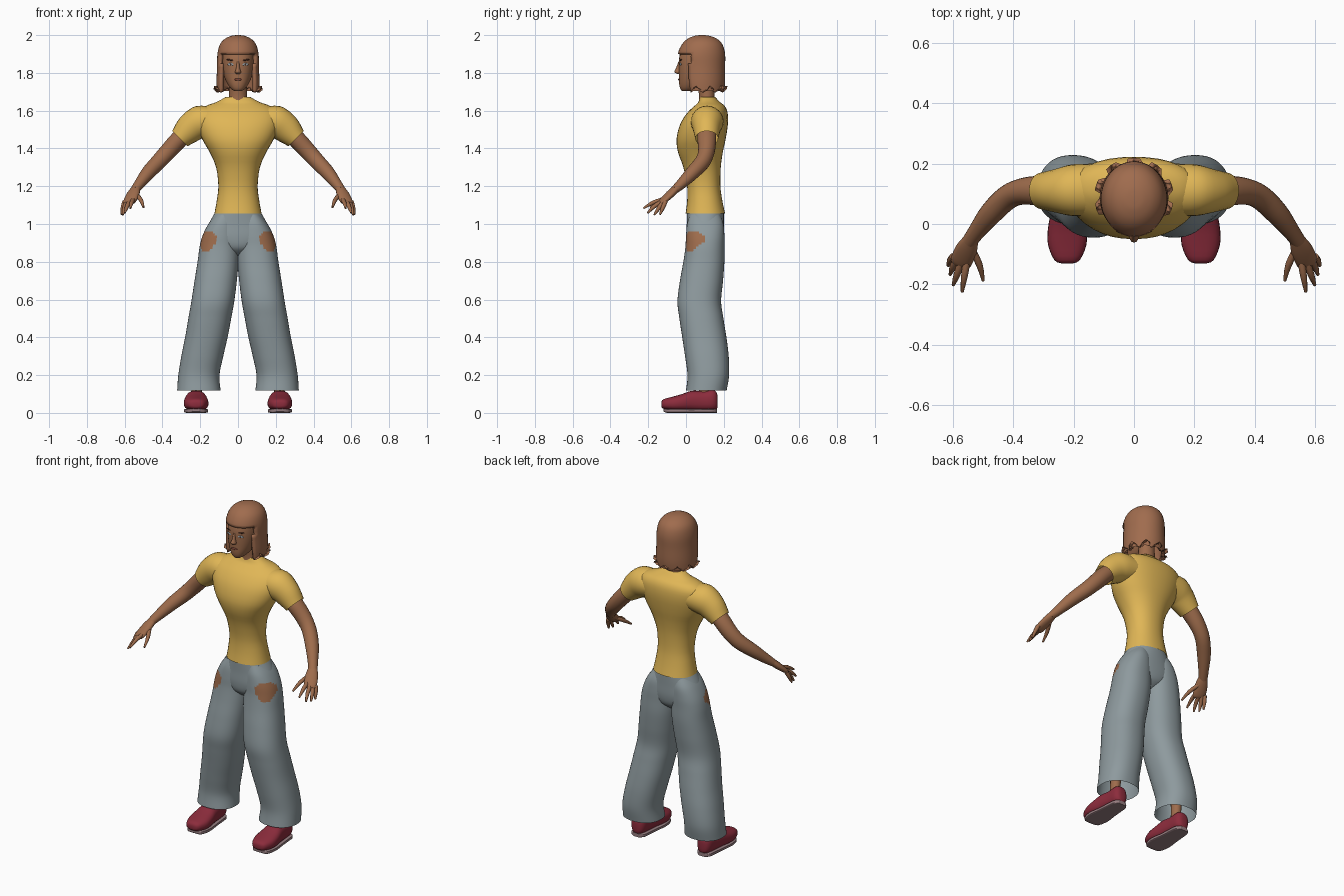
import bpy, bmesh, math
from mathutils import Vector
from mathutils.bvhtree import BVHTree

if "Cube" in bpy.data.objects:
    bpy.data.objects.remove(bpy.data.objects["Cube"])


def mat(name, r, g, b):
    def lin(c):
        c /= 255
        return c / 12.92 if c < 0.04045 else ((c + 0.055) / 1.055) ** 2.4
    m = bpy.data.materials.new(name)
    m.diffuse_color = (lin(r), lin(g), lin(b), 1)
    m.use_nodes = True
    m.node_tree.nodes["Principled BSDF"].inputs["Base Color"].default_value = m.diffuse_color
    return m


SKIN = mat("skin", 158, 108, 76)
HAIR = mat("hair", 160, 108, 78)
SHIRT = mat("yellow_cloth", 224, 182, 86)
DENIM = mat("grey_denim", 142, 154, 158)
RED = mat("red_shoe", 140, 44, 60)
SOLE = mat("sole_grey", 150, 125, 128)
EYE = mat("eye_grey", 150, 162, 168)
DARK = mat("brow_brown", 78, 46, 34)
LIP = mat("lip_brown", 128, 72, 58)


def catmull(pts, k):
    """Smoothly subdivide a list of control sections, k steps per span."""
    out = []
    for i in range(len(pts) - 1):
        a, b, c, d = (pts[max(i - 1, 0)], pts[i], pts[i + 1], pts[min(i + 2, len(pts) - 1)])
        for j in range(k):
            t = j / k
            out.append([0.5 * (2 * q + (r - p) * t + (2 * p - 5 * q + 4 * r - s) * t * t
                               + (3 * q - p - 3 * r + s) * t ** 3)
                        for p, q, r, s in zip(a, b, c, d)])
    return out + [list(pts[-1])]


def loft(name, secs, mats, side=1, n=24, k=3, p=2.0, caps=(True, True), rule=None, edit=None, angle=50):
    """Skin a surface over sections made of centre, u axis and v axis."""
    bm = bmesh.new()
    rings = []
    for s in catmull(secs, k):
        c, u, v = Vector(s[:3]), Vector(s[3:6]), Vector(s[6:9])
        ring = []
        for i in range(n):
            a = 2 * math.pi * i / n
            ca, sa = math.cos(a), math.sin(a)
            q = c + u * math.copysign(abs(ca) ** (2 / p), ca) + v * math.copysign(abs(sa) ** (2 / p), sa)
            ring.append(bm.verts.new((q.x * side, q.y, q.z)))
        rings.append(ring)
    for r0, r1 in zip(rings, rings[1:]):
        for i in range(n):
            j = (i + 1) % n
            bm.faces.new((r0[i], r0[j], r1[j], r1[i]))
    for ring, on in zip((rings[0], rings[-1]), caps):
        if on:
            bm.faces.new(ring)
    bmesh.ops.recalc_face_normals(bm, faces=bm.faces)
    if rule:
        for f in bm.faces:
            f.material_index = int(rule(f.calc_center_median()))
    if edit:
        edit(bm, rings)
    me = bpy.data.meshes.new(name)
    bm.to_mesh(me)
    bm.free()
    for m in mats:
        me.materials.append(m)
    return finish(name, me, angle)


def finish(name, me, angle=50):
    ob = bpy.data.objects.new(name, me)
    bpy.context.collection.objects.link(ob)
    bpy.ops.object.select_all(action='DESELECT')
    ob.select_set(True)
    bpy.context.view_layer.objects.active = ob
    bpy.ops.object.shade_smooth_by_angle(angle=math.radians(angle))
    return ob


def flat(z, x0, x1, y0, y1):
    """Horizontal section from its extents."""
    return ((x0 + x1) / 2, (y0 + y1) / 2, z, (x1 - x0) / 2, 0, 0, 0, (y1 - y0) / 2, 0)


def upright(y, x0, x1, z0, z1):
    """Section facing the front, from its extents."""
    return ((x0 + x1) / 2, y, (z0 + z1) / 2, (x1 - x0) / 2, 0, 0, 0, 0, (z1 - z0) / 2)


def tube(path):
    """Sections across a path of (x, y, z, horizontal radius, other radius)."""
    P = [Vector(q[:3]) for q in path]
    out = []
    for i, q in enumerate(path):
        t = (P[min(i + 1, len(P) - 1)] - P[max(i - 1, 0)]).normalized()
        u = t.cross(Vector((0, 0, 1))).normalized()
        out.append((*P[i], *(u * q[3]), *(u.cross(t) * q[4])))
    return out


def sym(rows):
    return [flat(z, -w, w, y0, y1) for z, w, y0, y1 in rows]


def torn(c):
    """Region of the ripped hole on the outer front of each thigh."""
    x = abs(c.x)
    low = 0.86 + max(0, 0.15 - x) * 1.3 + max(0, c.y - 0.04) * 0.8
    high = 0.957 - max(0, 0.13 - x) * 1.2 - max(0, c.y - 0.07) * 0.7
    return x > 0.112 and c.y < 0.11 and low < c.z < high


# shirt body
loft("shirt_body", sym([
    (1.055, .125, -.002, .207), (1.12, .113, .006, .193), (1.2, .104, .006, .182),
    (1.3, .116, -.014, .184), (1.38, .15, -.042, .195), (1.45, .19, -.05, .21),
    (1.53, .218, -.03, .222), (1.59, .212, .008, .22), (1.625, .17, .045, .205),
    (1.645, .115, .065, .18), (1.672, .066, .075, .155)]),
    [SHIRT], n=36, p=2.2, caps=(False, True))

# neck and head
loft("neck", sym([(1.6, .055, .06, .16), (1.66, .048, .07, .152), (1.75, .046, .06, .152)]), [SKIN])
head = loft("head", sym([
    (1.703, .018, -.02, .02), (1.715, .036, -.03, .06), (1.74, .055, -.036, .11),
    (1.78, .073, -.037, .15), (1.83, .083, -.038, .175), (1.88, .085, -.036, .185),
    (1.93, .08, -.02, .18), (1.96, .06, .01, .15)]), [SKIN], n=32, p=2.3)


# hair: a dome with an opening for the face and a ragged lower edge
def cut_hair(bm, rings):
    for i, v in enumerate(rings[0]):
        v.co.z += (0.0, .012, .035, .015)[i % 4]
    gone = [f for f in bm.faces if f.calc_center_median().z < 1.9 and f.calc_center_median().y < .02]
    bmesh.ops.delete(bm, geom=gone, context='FACES')


hair = loft("hair", sym([
    (1.695, .112, -.02, .2), (1.75, .114, -.034, .207), (1.83, .111, -.038, .207),
    (1.9, .109, -.043, .207), (1.95, .096, -.022, .193), (1.98, .07, .008, .165),
    (1.996, .036, .045, .125), (2.0, .008, .075, .095)]),
    [HAIR], n=40, k=4, caps=(False, True), edit=cut_hair)
m = hair.modifiers.new("thickness", 'SOLIDIFY')
m.thickness, m.offset = .02, -1

# face details laid on the head surface
bpy.context.view_layer.update()
tree = BVHTree.FromObject(head, bpy.context.evaluated_depsgraph_get())


def dab(name, x, z, sx, sz, material, deep=.005, tilt=0):
    y = tree.ray_cast(Vector((x, -1, z)), Vector((0, 1, 0)))[0].y
    bpy.ops.mesh.primitive_uv_sphere_add(segments=12, ring_count=8, radius=1, location=(x, y, z),
                                         rotation=(0, tilt, x * 6))
    ob = bpy.context.object
    ob.name = name
    ob.scale = (sx, deep, sz)
    ob.data.materials.append(material)
    bpy.ops.object.shade_smooth()


for s in (1, -1):
    dab("eye", s * .038, 1.845, .018, .007, EYE, .004)
    dab("pupil", s * .038, 1.845, .006, .006, DARK, .005)
    dab("eyebrow", s * .04, 1.868, .022, .004, DARK, .004, s * -.12)
dab("mouth", 0, 1.765, .023, .006, LIP)
loft("nose", [flat(1.86, -.007, .007, -.04, -.02), flat(1.825, -.01, .01, -.053, -.02),
              flat(1.805, -.016, .016, -.062, -.02), flat(1.795, -.011, .011, -.048, -.02)], [SKIN], n=12)

# trouser seat
loft("trouser_seat", sym([
    (.82, .015, .08, .12), (.85, .07, .035, .165), (.88, .13, .01, .19), (.93, .178, .002, .2),
    (1.0, .155, .004, .2), (1.065, .119, .004, .2)]),
    [DENIM, SKIN], n=48, k=6, p=2.2, rule=torn)

for s, tag in ((1, "left"), (-1, "right")):
    # sleeve
    loft(f"{tag}_sleeve", tube([
        (.10, .115, 1.545, .085, .07), (.2, .112, 1.54, .086, .087), (.255, .11, 1.505, .073, .078),
        (.308, .11, 1.452, .06, .057)]), [SHIRT], s, n=24, k=4, caps=(True, False))
    # arm
    loft(f"{tag}_arm", tube([
        (.25, .11, 1.505, .048, .045), (.31, .11, 1.45, .05, .047), (.37, .108, 1.385, .044, .045),
        (.42, .088, 1.33, .041, .042), (.475, .035, 1.272, .038, .037), (.52, -.022, 1.215, .029, .028),
        (.547, -.06, 1.18, .025, .021)]), [SKIN], s, n=20)
    # palm and fingers
    loft(f"{tag}_palm", tube([
        (.54, -.05, 1.19, .025, .02), (.556, -.085, 1.157, .036, .02),
        (.574, -.125, 1.12, .036, .015), (.58, -.138, 1.11, .028, .008)]), [SKIN], s, n=16)
    fingers = {
        "thumb": ((.54, -.08, 1.158), (.513, -.135, 1.125), (.50, -.188, 1.088)),
        "index_finger": ((.554, -.12, 1.13), (.563, -.175, 1.113), (.57, -.225, 1.083)),
        "middle_finger": ((.572, -.122, 1.122), (.588, -.17, 1.092), (.6, -.203, 1.058)),
        "ring_finger": ((.588, -.118, 1.118), (.602, -.145, 1.083), (.61, -.168, 1.048)),
        "little_finger": ((.6, -.108, 1.12), (.61, -.122, 1.087), (.617, -.138, 1.05))}
    for fname, (a, b, c) in fingers.items():
        loft(f"{tag}_{fname}", tube([(*a, .012, .012), (*b, .011, .011), (*c, .005, .005)]), [SKIN], s, n=10)

    # trouser leg, open at the hem
    leg = [flat(*r) for r in (
        (.118, .092, .322, .0, .215), (.2, .098, .316, .008, .228), (.3, .078, .3, -.005, .226),
        (.4, .055, .28, -.02, .214), (.5, .036, .263, -.035, .198), (.59, .02, .247, -.045, .186),
        (.7, .006, .23, -.032, .196), (.8, -.002, .214, -.014, .203), (.88, -.002, .203, -.003, .203),
        (.94, .0, .187, .0, .203), (1.0, .01, .157, .006, .198), (1.05, .02, .12, .02, .18))]
    loft(f"{tag}_trouser_leg", leg, [DENIM, SKIN], s, n=44, k=6, p=2.25, caps=(False, True), rule=torn)

    # ankle, shoe and sole
    loft(f"{tag}_ankle", [flat(.08, .188, .25, .06, .14), flat(.14, .192, .246, .07, .13),
                          flat(.3, .18, .25, .07, .15)], [SKIN], s, n=16)
    loft(f"{tag}_shoe", [upright(*r) for r in (
        (-.131, .205, .238, .035, .055), (-.12, .18, .264, .022, .072), (-.07, .158, .285, .012, .086),
        (-.02, .158, .286, .01, .1), (.03, .166, .278, .01, .117), (.09, .174, .27, .01, .115),
        (.14, .178, .266, .012, .122), (.162, .192, .252, .02, .108), (.168, .21, .234, .04, .08))],
        [RED], s, n=24, p=2.5)
    loft(f"{tag}_sole", [upright(*r) for r in (
        (-.118, .2, .244, .008, .022), (-.1, .172, .272, .0, .022), (-.04, .158, .286, .0, .022),
        (.03, .166, .278, .0, .02), (.1, .172, .272, .0, .022), (.145, .178, .266, .0, .022),
        (.164, .2, .244, .0, .022))], [SOLE], s, n=24, p=6, angle=30)
